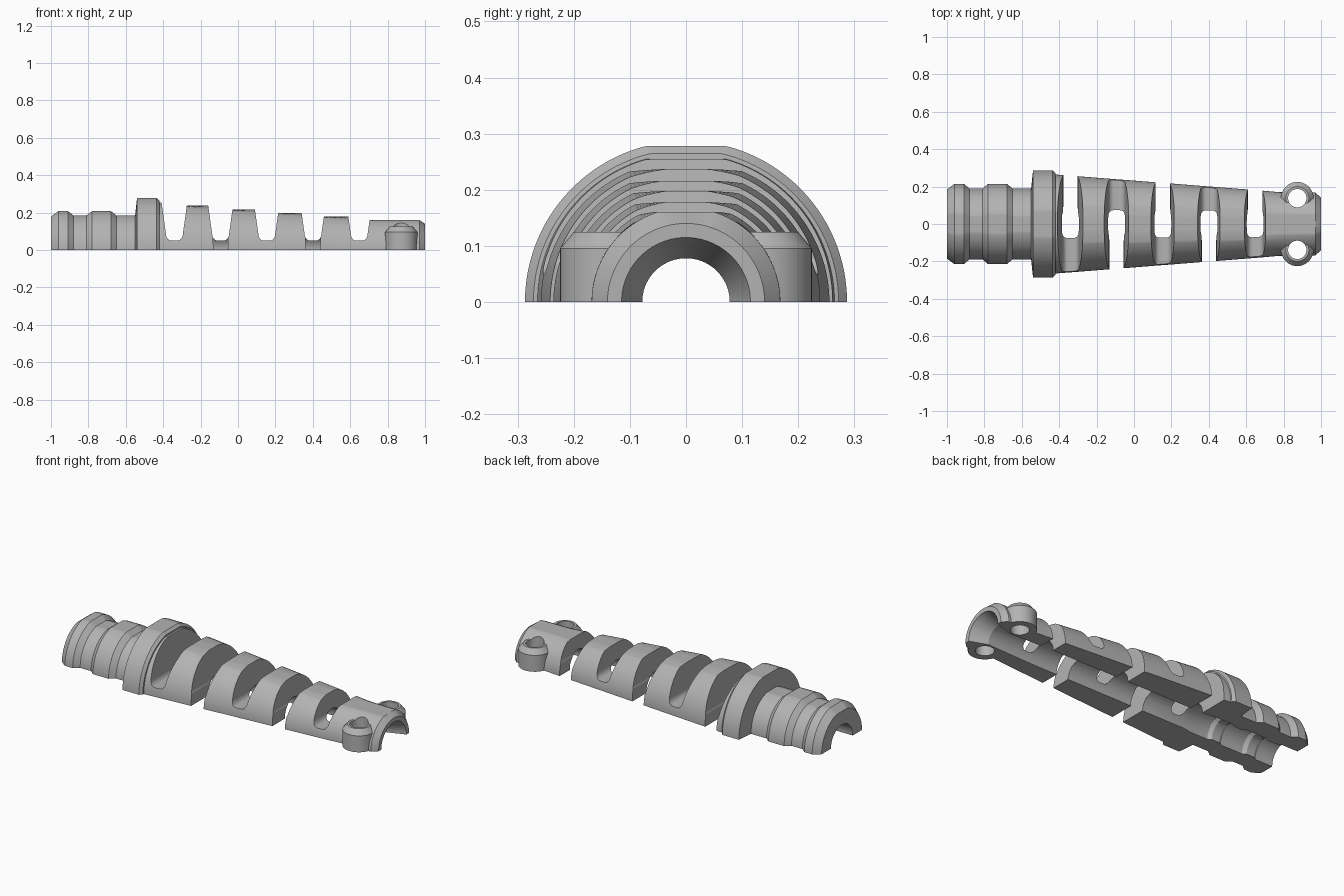
import bpy, bmesh, math

cube = bpy.data.objects.get("Cube")
if cube:
    bpy.data.objects.remove(cube)

grey = bpy.data.materials.new("light grey")
grey.use_nodes = True
grey.diffuse_color = (0.45, 0.45, 0.45, 1)
grey.node_tree.nodes["Principled BSDF"].inputs["Base Color"].default_value = (0.45, 0.45, 0.45, 1)


def loft(name, loops):
    """Closed solid through matching loops of points."""
    bm = bmesh.new()
    rings = [[bm.verts.new(p) for p in loop] for loop in loops]
    for a, b in zip(rings, rings[1:]):
        for i in range(len(a)):
            bm.faces.new((a[i - 1], a[i], b[i], b[i - 1]))
    bm.faces.new(rings[0])
    bm.faces.new(rings[-1])
    bmesh.ops.recalc_face_normals(bm, faces=bm.faces)
    mesh = bpy.data.meshes.new(name)
    bm.to_mesh(mesh)
    bm.free()
    mesh.materials.append(grey)
    obj = bpy.data.objects.new(name, mesh)
    bpy.context.collection.objects.link(obj)
    return obj


def circle(steps):
    angles = [math.tau * (i + 0.5) / steps for i in range(steps)]
    return [(math.cos(a), math.sin(a)) for a in angles]


def lathe_x(name, profile, steps):
    """Revolve (x, radius, top limit) rings about x; the limit flattens the crown."""
    return loft(name, [[(x, r * c, min(r * s, cap)) for c, s in circle(steps)]
                       for x, r, cap in profile])


def stack_z(name, centre, rings):
    """Round upright part from (radius, z) rings."""
    return loft(name, [[(centre[0] + r * c, centre[1] + r * s, z) for c, s in circle(48)]
                       for r, z in rings])


def prism_y(name, outline, y0, y1):
    """Extrude an (x, z) outline along y."""
    return loft(name, [[(x, y, z) for x, z in outline] for y in (y0, y1)])


def combine(target, tool, operation):
    mod = target.modifiers.new(operation, "BOOLEAN")
    mod.operation, mod.object, mod.solver = operation, tool, "MANIFOLD"
    bpy.context.view_layer.objects.active = target
    bpy.ops.object.modifier_apply(modifier=mod.name)
    bpy.data.objects.remove(tool)


def cone(x):
    return 0.232 - 0.078 * x


# Ridged collar and flange
profile = [(-1, 0.185, 0.178), (-0.96, 0.215, 0.208), (-0.91, 0.215, 0.208),
           (-0.88, 0.19, 0.185), (-0.81, 0.19, 0.185), (-0.78, 0.215, 0.208),
           (-0.68, 0.215, 0.208), (-0.65, 0.19, 0.185), (-0.55, 0.19, 0.185),
           (-0.54, 0.287, 0.278), (-0.435, 0.287, 0.278), (-0.42, 0.272, 0.265),
           (-0.419, cone(-0.419), 0.255)]

# Tapered sleeve, flattened one segment at a time
slots = [-0.34 + 0.247 * i for i in range(5)]
cap = 0.255
for x, next_cap in zip(slots, (0.237, 0.216, 0.198, 0.178, 0.16)):
    profile += [(x - 0.002, cone(x), cap), (x + 0.002, cone(x), next_cap)]
    cap = next_cap

# Plain tip with a bevelled end
profile += [(0.78, 0.17, cap), (0.97, 0.168, cap), (1, 0.14, 0.14)]
body = lathe_x("strain_relief_half", profile, 192)

# Screw ears
ears = [(0.873, side * 0.138) for side in (-1, 1)]
for spot in ears:
    combine(body, stack_z("screw_ear", spot, [(0.087, -0.05), (0.087, 0.095), (0.062, 0.125)]), "UNION")

# Keep the upper half only
floor = [(-1.2, -0.5), (1.2, -0.5), (1.2, 0), (-1.2, 0)]
combine(body, prism_y("floor_cutter", floor, -0.5, 0.5), "DIFFERENCE")

# Cable bore with gripping ribs and a flared mouth
bore = [(-1.05, 0.1, 1), (-0.89, 0.1, 1), (-0.87, 0.087, 0.08), (-0.82, 0.087, 0.08),
        (-0.8, 0.1, 1), (-0.66, 0.1, 1), (-0.64, 0.087, 0.08), (-0.59, 0.087, 0.08),
        (-0.57, 0.1, 1), (-0.46, 0.1, 1), (-0.4, 0.09, 1), (0.6, 0.088, 1),
        (0.9, 0.078, 1), (1, 0.115, 1), (1.02, 0.122, 1)]
combine(body, lathe_x("bore_cutter", bore, 64), "DIFFERENCE")

# Screw holes
for spot in ears:
    combine(body, stack_z("hole_cutter", spot, [(0.049, -0.1), (0.049, 0.3)]), "DIFFERENCE")

# Alternating flex slots, each leaving a low bridge on one side
for i, x in enumerate(slots):
    half = [(0.078, 0.32), (0.045, 0.085)]
    half += [(0.015 + 0.03 * math.cos(a), 0.085 - 0.035 * math.sin(a))
             for a in (math.pi / 12 * k for k in range(1, 7))]
    outline = [(x + w, z) for w, z in half] + [(x - w, z) for w, z in reversed(half)]
    combine(body, prism_y("slot_cutter", outline, -0.4, 0.4), "DIFFERENCE")
    gap = [(x - 0.034, -0.1), (x + 0.034, -0.1), (x + 0.042, 0.1), (x - 0.042, 0.1)]
    side = 1 if i % 2 == 0 else -1
    combine(body, prism_y("gap_cutter", gap, 0, side * 0.4), "DIFFERENCE")

# Smooth curved faces, crisp edges
bpy.ops.object.select_all(action="DESELECT")
body.select_set(True)
bpy.context.view_layer.objects.active = body
bpy.ops.object.shade_smooth_by_angle(angle=math.radians(20))
